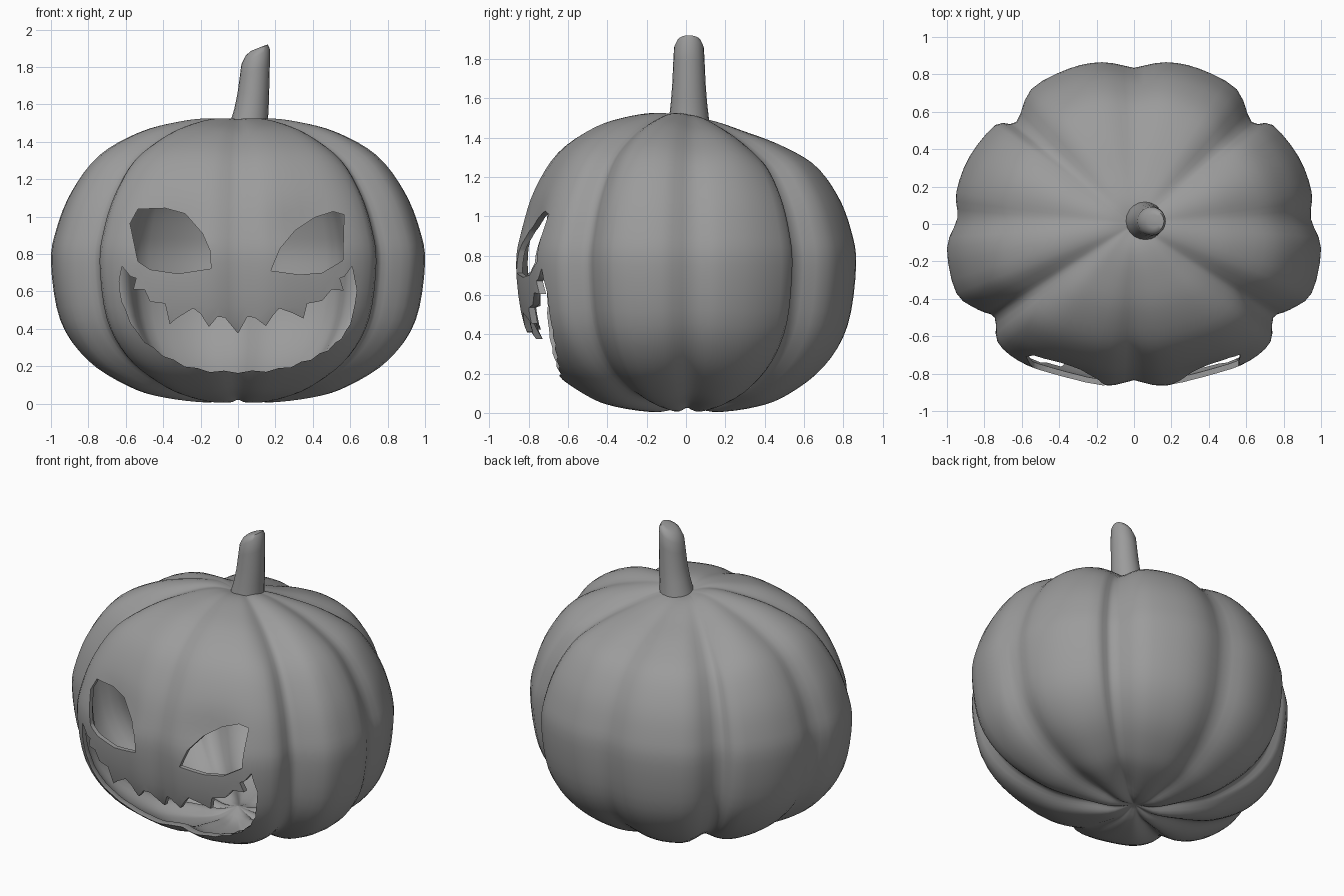
import bpy, bmesh, math
from mathutils import Vector

if "Cube" in bpy.data.objects:
    bpy.data.objects.remove(bpy.data.objects["Cube"])


def spline(pts, n):
    """Smooth curve through 2D points, n steps per span."""
    p = [Vector(q) for q in pts]
    p = [2 * p[0] - p[1]] + p + [2 * p[-1] - p[-2]]
    out = []
    for i in range(1, len(p) - 2):
        a, b, c, d = p[i - 1:i + 3]
        for k in range(n):
            t = k / n
            out.append(0.5 * (2 * b + (c - a) * t + (2 * a - 5 * b + 4 * c - d) * t * t
                              + (3 * b - a - 3 * c + d) * t ** 3))
    return out + [p[-2]]


def ramp(t):
    t = max(0, min(1, t))
    return t * t * (3 - 2 * t)


grey = bpy.data.materials.new("dark_grey")
grey.diffuse_color = (.33, .33, .33, 1)
grey.use_nodes = True
grey.node_tree.nodes["Principled BSDF"].inputs["Base Color"].default_value = grey.diffuse_color


def make(name, rings, caps=False):
    """Loft closed rings of points into an object."""
    bm = bmesh.new()
    vs = [[bm.verts.new(c) for c in r] for r in rings]
    n = len(vs[0])
    for a, b in zip(vs, vs[1:]):
        for i in range(n):
            bm.faces.new((a[i], a[(i + 1) % n], b[(i + 1) % n], b[i]))
    if caps:
        bm.faces.new(vs[0])
        bm.faces.new(vs[-1])
    bmesh.ops.remove_doubles(bm, verts=bm.verts, dist=1e-5)
    bmesh.ops.recalc_face_normals(bm, faces=bm.faces)
    me = bpy.data.meshes.new(name)
    bm.to_mesh(me)
    bm.free()
    me.materials.append(grey)
    ob = bpy.data.objects.new(name, me)
    bpy.context.collection.objects.link(ob)
    return ob


def activate(ob):
    bpy.ops.object.select_all(action='DESELECT')
    ob.select_set(True)
    bpy.context.view_layer.objects.active = ob


# Lobed outline seen from above (right half, front to back) and side profile
half = [(0, -.835), (.17, -.865), (.45, -.8), (.62, -.73), (.73, -.63), (.745, -.5),
        (.83, -.46), (.95, -.37), (1, -.13), (.945, .03), (.95, .17), (.88, .36),
        (.74, .53), (.63, .545), (.55, .72), (.35, .83), (.17, .865), (0, .835)]
right = spline(half, 3)
outline = right + [Vector((-p.x, p.y)) for p in reversed(right[1:-1])]
profile = spline([(0, 1.49), (.15, 1.525), (.33, 1.51), (.54, 1.455), (.75, 1.33),
                  (.89, 1.14), (.97, .94), (1, .75), (.95, .44), (.81, .23), (.6, .09),
                  (.42, .03), (.17, .005), (0, .05)], 4)
grooves = [(-90, .5), (-34, 1), (3, .8), (41, 1), (90, .5)]


def body_point(o, f, z):
    ang = math.degrees(math.atan2(o.y, abs(o.x)))
    g = sum(d * math.exp(-((ang - a) / 10) ** 2) for a, d in grooves)
    top = z > .75
    s = ramp(f / .7) if top else ramp(f / .3)
    z = .75 + (z - .75) * (1 - .07 * g * s)
    if top:  # the back slopes down more
        z -= .085 * max(0, o.y / .86) * math.sin(math.pi * min(1, f))
    # lobes fade into a plain ellipse near the poles
    even = o / math.hypot(o.x / .96, o.y / .89)
    p = even.lerp(o, ramp(f / .85)) * f
    if p.y < -.3:  # shallow eye sockets
        p.y += .025 * math.exp(-((abs(p.x) - .36) / .17) ** 2 - ((z - .95) / .14) ** 2)
    return (p.x, p.y, z)


body = make("pumpkin_shell", [[body_point(o, max(0, p.x), p.y) for o in outline]
                              for p in profile])
activate(body)
sol = body.modifiers.new("wall", 'SOLIDIFY')
sol.thickness = .03
sol.offset = -1
bpy.ops.object.modifier_apply(modifier="wall")

# Carved openings
left_eye = [(-.577, .963), (-.535, 1.04), (-.39, 1.045), (-.283, 1.016), (-.19, .91),
            (-.15, .818), (-.144, .722), (-.32, .695), (-.47, .717), (-.535, .76)]
right_eye = [(.567, 1.01), (.508, 1.027), (.41, .995), (.305, .925), (.225, .829),
             (.176, .711), (.33, .69), (.45, .70), (.56, .765)]
# tooth tips and the gaps between them, joined by hollow curves
tips = [(-.62, .735), (-.56, .61), (-.365, .425), (-.155, .41), (0, .375), (.15, .415),
        (.35, .455), (.565, .605), (.61, .735)]
gaps = [[(-.575, .68), (-.545, .67)], [(-.5, .61), (-.47, .545), (-.39, .535)],
        [(-.33, .455), (-.24, .51), (-.2, .48)], [(-.11, .465), (-.07, .46)],
        [(.05, .465), (.09, .46)], [(.19, .475), (.22, .51), (.29, .485)],
        [(.37, .535), (.45, .55), (.5, .61)], [(.545, .67), (.57, .68)]]
teeth = [tips[0]]
for gap, tip in zip(gaps, tips[1:]):
    teeth += gap + [tip]
lower_lip = spline([(.635, .6), (.6, .43), (.52, .32), (.39, .24), (.22, .185), (0, .17),
                    (-.22, .185), (-.4, .26), (-.54, .38), (-.62, .55), (-.635, .65)], 3)
lower_lip = [(p.x, p.y + .006 * (-1) ** i) for i, p in enumerate(lower_lip)]
for name, shape in (("left_eye", left_eye), ("right_eye", right_eye),
                    ("mouth", teeth + lower_lip)):
    cutter = make(name + "_cutter", [[(x, y, z) for x, z in shape] for y in (-1.2, -.48)],
                  caps=True)
    cutter.hide_render = True
    activate(body)
    m = body.modifiers.new(name, 'BOOLEAN')
    m.operation = 'DIFFERENCE'
    m.solver = 'EXACT'
    m.object = cutter
    bpy.ops.object.modifier_apply(modifier=name)
    bpy.data.objects.remove(cutter)
bpy.ops.object.shade_smooth_by_angle(angle=math.radians(55))

# Stem: leaning tube with a slanted tip (centre x, z, radius, slant)
rings = []
for cx, cz, r, slant in [(.055, 1.44, .11, 0), (.06, 1.51, .1, 0), (.072, 1.58, .092, .05),
                         (.082, 1.67, .085, .15), (.09, 1.78, .08, .35),
                         (.094, 1.855, .076, .55), (.1, 1.89, .06, .5), (.104, 1.9, .035, .4)]:
    rings.append([(cx + r * math.cos(t), .015 + r * math.sin(t), cz + slant * r * math.cos(t))
                  for t in (2 * math.pi * i / 20 for i in range(20))])
stem = make("stem", rings, caps=True)
activate(stem)
bpy.ops.object.shade_smooth_by_angle(angle=math.radians(60))
